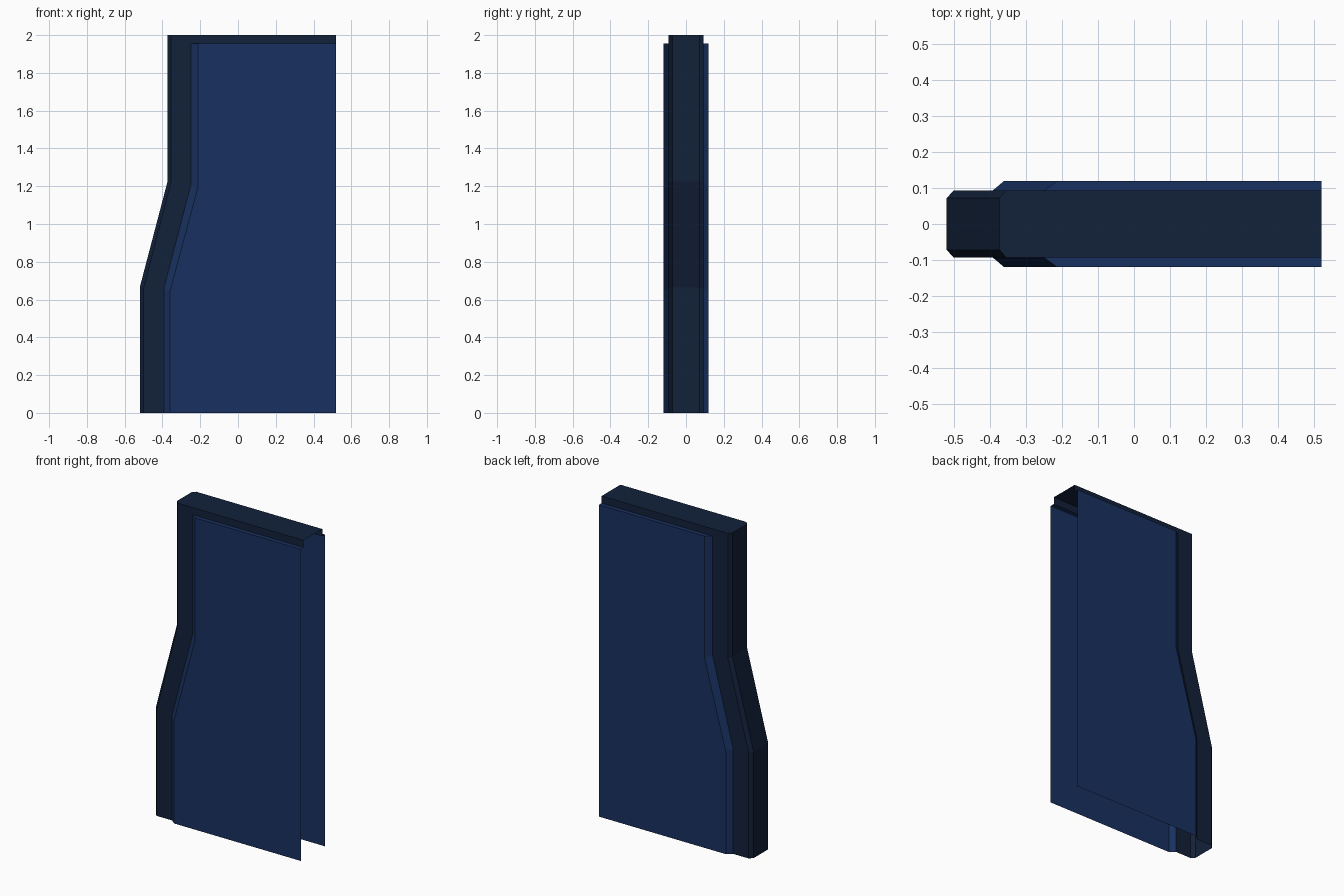
import bpy, bmesh

if "Cube" in bpy.data.objects:
    bpy.data.objects.remove(bpy.data.objects["Cube"])

RIGHT, TOP, LEDGE = 0.52, 2.0, 1.955


def material(name, color):
    m = bpy.data.materials.new(name)
    m.diffuse_color = (*color, 1)
    m.use_nodes = True
    m.node_tree.nodes["Principled BSDF"].inputs["Base Color"].default_value = m.diffuse_color
    return m


def column(x_low, x_up, z_low, z_up, y, top):
    # one vertical line of the kinked left edge, front half (y negative)
    return [(x_low, -y, 0), (x_low, -y, z_low), (x_up, -y, z_up), (x_up, -y, top)]


def strip(a, b):
    return [[a[i], b[i], b[i + 1], a[i + 1]] for i in range(len(a) - 1)]


def half_shell(name, faces, mat):
    bm = bmesh.new()
    for f in faces:
        bm.faces.new([bm.verts.new(p) for p in f])
    bmesh.ops.remove_doubles(bm, verts=bm.verts, dist=0.0005)
    me = bpy.data.meshes.new(name)
    bm.to_mesh(me)
    bm.free()
    me.materials.append(mat)
    ob = bpy.data.objects.new(name, me)
    bpy.context.collection.objects.link(ob)
    # mirror the front half to the back
    mod = ob.modifiers.new("Mirror", "MIRROR")
    mod.use_axis = (False, True, False)
    return ob


navy = material("navy_panel", (0.009, 0.03, 0.115))
dark = material("dark_frame", (0.006, 0.015, 0.042))

centre = column(-0.52, -0.373, 0.665, 1.225, 0, TOP)
edge = column(-0.52, -0.373, 0.665, 1.225, 0.072, TOP)
bevel = column(-0.50, -0.355, 0.66, 1.22, 0.093, TOP)
inner = column(-0.392, -0.25, 0.66, 1.205, 0.093, LEDGE)
face = column(-0.36, -0.213, 0.645, 1.19, 0.12, LEDGE)

# dark frame: narrow edge wall, bevel, flat border, top band and top cap
border = strip(bevel[:3] + [(-0.355, -0.093, LEDGE)], inner)
band = [[(-0.355, -0.093, LEDGE), (RIGHT, -0.093, LEDGE),
         (RIGHT, -0.093, TOP), (-0.355, -0.093, TOP)]]
cap = [[edge[3], bevel[3], (RIGHT, -0.093, TOP), (RIGHT, 0, TOP), centre[3]]]
half_shell("frame", strip(centre, edge) + strip(edge, bevel) + border + band + cap, dark)

# raised panel: sloped side, flat face and top ledge
flat = [[face[0], (RIGHT, -0.12, 0), (RIGHT, -0.12, LEDGE), face[3], face[2], face[1]]]
ledge = [[face[3], (RIGHT, -0.12, LEDGE), (RIGHT, -0.093, LEDGE), inner[3]]]
half_shell("raised_panel", strip(inner, face) + flat + ledge, navy)
